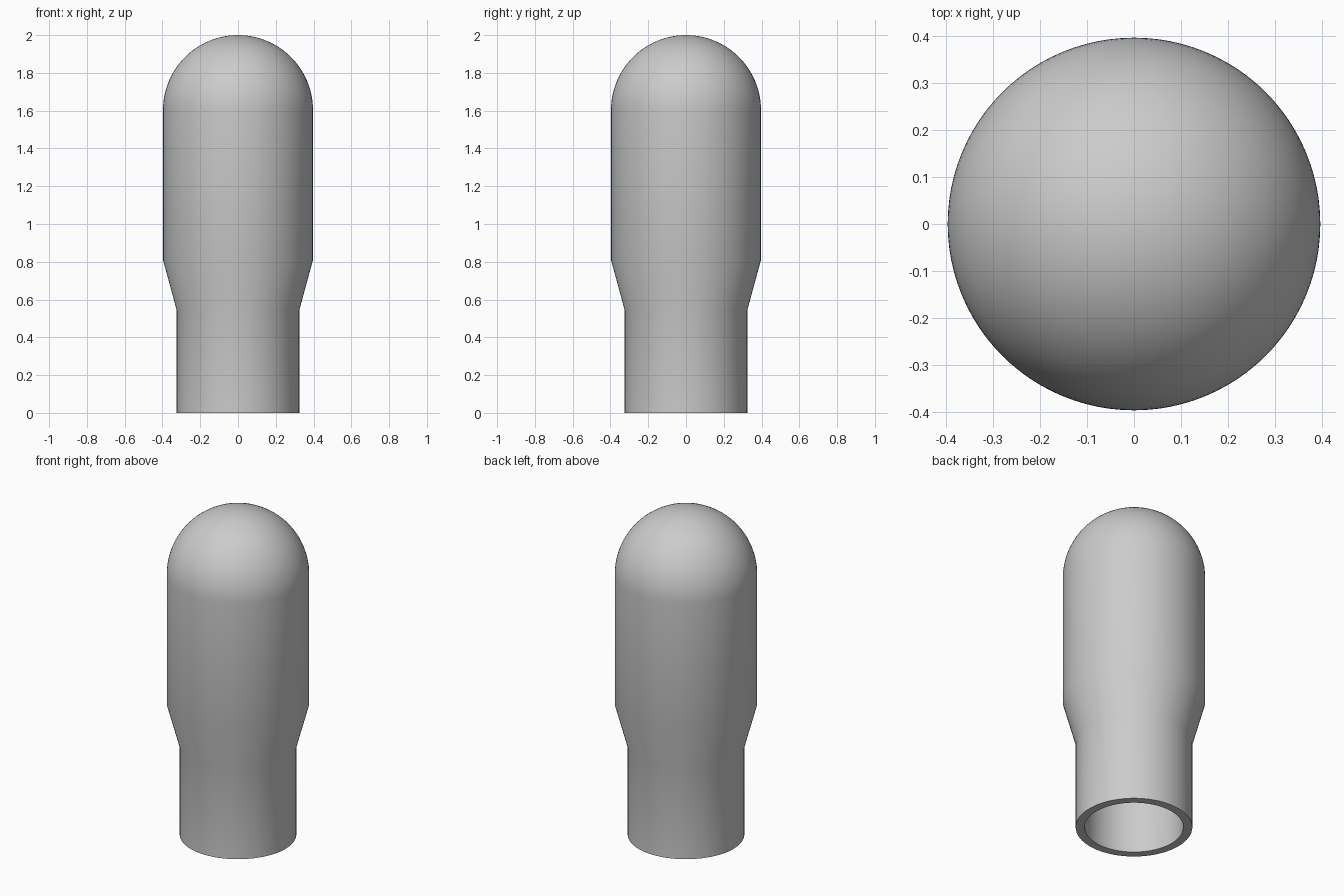
import bpy
import bmesh
import math

cube = bpy.data.objects.get("Cube")
if cube:
    bpy.data.objects.remove(cube, do_unlink=True)

SEGMENTS = 96
DOME_STEPS = 24
WALL = 0.05
NECK_R, BODY_R = 0.325, 0.397
NECK_TOP, BODY_BOTTOM, BODY_TOP, TOP = 0.545, 0.81, 1.603, 2.0

grey = bpy.data.materials.new("plain grey")
grey.use_nodes = True
colour = (0.6, 0.6, 0.6, 1.0)
grey.diffuse_color = colour
grey.node_tree.nodes["Principled BSDF"].inputs["Base Color"].default_value = colour


def capsule_profile(inset):
    """Radius and height pairs from the open rim up to the dome tip."""
    points = [(NECK_R - inset, 0), (NECK_R - inset, NECK_TOP),
              (BODY_R - inset, BODY_BOTTOM)]
    for i in range(DOME_STEPS + 1):
        a = math.pi / 2 * i / DOME_STEPS
        points.append(((BODY_R - inset) * math.cos(a),
                       BODY_TOP + (TOP - BODY_TOP - inset) * math.sin(a)))
    points[-1] = (0, TOP - inset)
    return points


# Hollow sleeve: inner wall down to the rim, then outer wall up to the tip
profile = capsule_profile(WALL)[::-1] + capsule_profile(0)
bm = bmesh.new()
verts = [bm.verts.new((r, 0, z)) for r, z in profile]
edges = [bm.edges.new(pair) for pair in zip(verts, verts[1:])]
bmesh.ops.spin(bm, geom=verts + edges, axis=(0, 0, 1), cent=(0, 0, 0),
               angle=math.tau, steps=SEGMENTS, use_duplicate=False)
bmesh.ops.remove_doubles(bm, verts=bm.verts, dist=0.0001)
bmesh.ops.recalc_face_normals(bm, faces=bm.faces)

mesh = bpy.data.meshes.new("domed_sleeve")
bm.to_mesh(mesh)
bm.free()
mesh.materials.append(grey)
sleeve = bpy.data.objects.new("domed_sleeve", mesh)
bpy.context.collection.objects.link(sleeve)

# Smooth walls with a crisp rim and shoulder
bpy.ops.object.select_all(action="DESELECT")
sleeve.select_set(True)
bpy.context.view_layer.objects.active = sleeve
bpy.ops.object.shade_smooth_by_angle(angle=math.radians(30))
